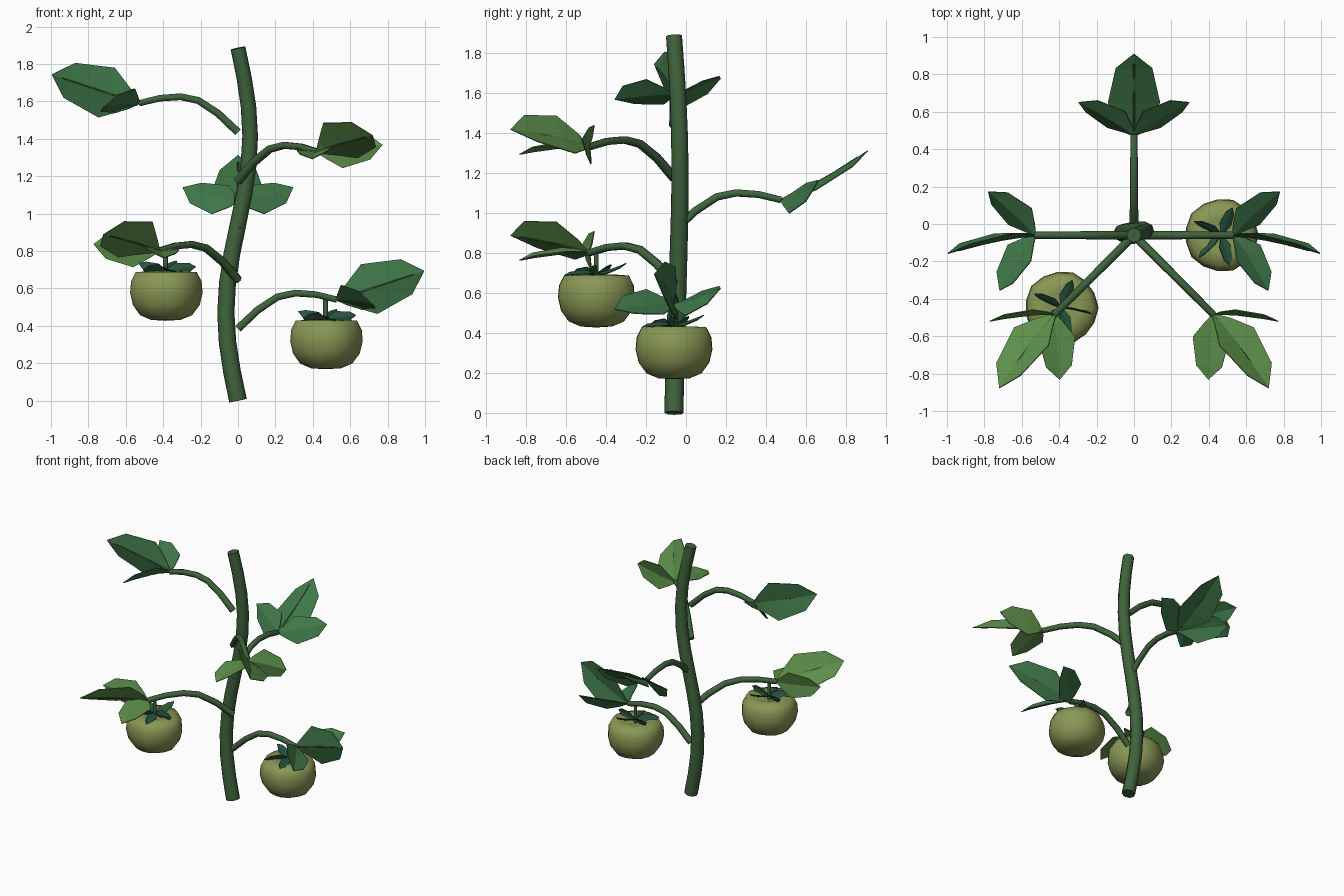
import bpy, bmesh, math
from mathutils import Vector

if "Cube" in bpy.data.objects:
    bpy.data.objects.remove(bpy.data.objects["Cube"])

def material(name, rgb):
    m = bpy.data.materials.new(name)
    m.diffuse_color = (*rgb, 1)
    m.use_nodes = True
    m.node_tree.nodes["Principled BSDF"].inputs["Base Color"].default_value = m.diffuse_color
    return m

STEM = material("stem_green", (0.05, 0.125, 0.045))
LEAF_DARK = material("leaf_dark", (0.05, 0.185, 0.065))
LEAF_LIGHT = material("leaf_light", (0.11, 0.28, 0.07))
SEPAL = material("sepal_green", (0.02, 0.09, 0.05))
FRUIT = material("unripe_fruit", (0.25, 0.31, 0.09))

def add_object(name, data, mat):
    ob = bpy.data.objects.new(name, data)
    data.materials.append(mat)
    bpy.context.collection.objects.link(ob)
    return ob

def tube(name, pts, r0, r1, mat, res=1):
    """Tapered round tube through the given points."""
    cu = bpy.data.curves.new(name, 'CURVE')
    cu.dimensions = '3D'
    cu.bevel_depth = 1.0
    cu.bevel_resolution = res
    cu.use_fill_caps = True
    sp = cu.splines.new('POLY')
    sp.points.add(len(pts) - 1)
    for i, p in enumerate(pts):
        sp.points[i].co = (*p, 1)
        sp.points[i].radius = r0 + (r1 - r0) * i / (len(pts) - 1)
    return add_object(name, cu, mat)

# half outline of a leaf: (distance along, half width, backward fold)
OUTLINE = [(0, 0.02, 0), (0.13, 0.12, 0.03), (0.37, 0.285, 0.06),
           (0.80, 0.20, 0.05), (1, 0, 0)]

def curl(s):
    return -0.2 * s ** 1.5

def leaf(name, base, direction, length, mat, width=1.0):
    """Folded, curled blade built along z and turned onto the direction."""
    rot = Vector((0, 0, 1)).rotation_difference(Vector(direction))
    base = Vector(base)
    bm = bmesh.new()
    def place(x, y, z):
        return bm.verts.new(base + rot @ (Vector((x, y, z)) * length))
    rows = []
    for s, w, f in OUTLINE:
        mid = place(0, curl(s), s)
        if w == 0:
            rows.append((mid, mid, mid))
        else:
            rows.append((place(-w * width, curl(s) + f * width, s), mid,
                         place(w * width, curl(s) + f * width, s)))
    for a, b in zip(rows, rows[1:]):
        for k in (0, 1):
            quad = list(dict.fromkeys((a[k], a[k + 1], b[k + 1], b[k])))
            bm.faces.new(quad)
    me = bpy.data.meshes.new(name)
    bm.to_mesh(me)
    bm.free()
    ob = add_object(name, me, mat)
    mod = ob.modifiers.new("thickness", 'SOLIDIFY')
    mod.thickness = 0.005
    mod.offset = 0
    return rot

# main stem, gently S-shaped
N = 12
stem_path = []
for i in range(N + 1):
    t = i / N
    stem_path.append((-0.065 * math.sin(2 * math.pi * t),
                      -0.06 + 0.03 * math.sin(math.pi * t ** 1.5), 1.885 * t))
tube("main_stem", stem_path, 0.048, 0.04, STEM, 2)

# fruit: lobed body turned from a profile, five sepals and a stalk
PROFILE = [(0.08, -0.135), (0.14, -0.11), (0.18, -0.055), (0.195, 0.01),
           (0.19, 0.07), (0.165, 0.12), (0.09, 0.125)]

def fruit(name, x, y, z, hang_z):
    n = 15
    bm = bmesh.new()
    rings = []
    for r, h in PROFILE:
        ring = []
        for k in range(n):
            a = 2 * math.pi * k / n
            q = r * (1 + 0.02 * math.cos(5 * a))
            ring.append(bm.verts.new((x + q * math.cos(a), y + q * math.sin(a), z + h)))
        rings.append(ring)
    bottom = bm.verts.new((x, y, z - 0.14))
    top = bm.verts.new((x, y, z + 0.10))
    for k in range(n):
        j = (k + 1) % n
        bm.faces.new((bottom, rings[0][j], rings[0][k]))
        bm.faces.new((top, rings[-1][k], rings[-1][j]))
        for a, b in zip(rings, rings[1:]):
            bm.faces.new((a[k], a[j], b[j], b[k]))
    me = bpy.data.meshes.new(name)
    bm.to_mesh(me)
    bm.free()
    for p in me.polygons:
        p.use_smooth = True
    add_object(name, me, FRUIT)
    for k in range(5):
        a = 2 * math.pi * k / 5
        leaf(f"{name}_sepal_{k + 1}", (x, y, z + 0.13),
             (math.cos(a), math.sin(a), 0.12), 0.165, SEPAL, 0.7)
    tube(f"{name}_stalk", [(x, y, hang_z), (x, y, z + 0.09)], 0.013, 0.013, STEM)

# leaf branches: (heading in degrees, start height, reach)
BRANCHES = [(0, 0.385, 0.53), (225, 0.645, 0.60), (90, 0.91, 0.535),
            (315, 1.175, 0.60), (180, 1.435, 0.53)]
ARCH = [(0, 0), (0.2, 0.10), (0.4, 0.17), (0.58, 0.19), (0.79, 0.182), (1, 0.155)]

for i, (deg, z0, reach) in enumerate(BRANCHES):
    a = math.radians(deg)
    def at(t, h):
        return Vector((reach * t * math.cos(a), -0.06 + reach * t * math.sin(a), z0 + h))
    mat = LEAF_LIGHT if i % 2 else LEAF_DARK
    tube(f"branch_{i + 1}", [at(t, h) for t, h in ARCH], 0.024, 0.019, STEM)
    tip = at(*ARCH[-1])
    # end leaflet with midrib
    rot = leaf(f"end_leaflet_{i + 1}", tip,
               (math.cos(a), math.sin(a), 0.33), 0.49, mat)
    rib = [tip + rot @ (Vector((0, curl(s) - 0.004, s)) * 0.49)
           for s in (0, 0.13, 0.37, 0.6, 0.88)]
    tube(f"midrib_{i + 1}", rib, 0.006, 0.004, STEM)
    # paired side leaflets
    for side, word in ((1, "left"), (-1, "right")):
        b = a + side * 0.88
        leaf(f"{word}_leaflet_{i + 1}", tip,
             (math.cos(b), math.sin(b), 0.09), 0.345, mat)

# fruits hang under the two lowest branches
fruit("fruit_low", 0.468, -0.06, 0.308, 0.55)
fruit("fruit_high", -0.388, -0.448, 0.567, 0.81)
